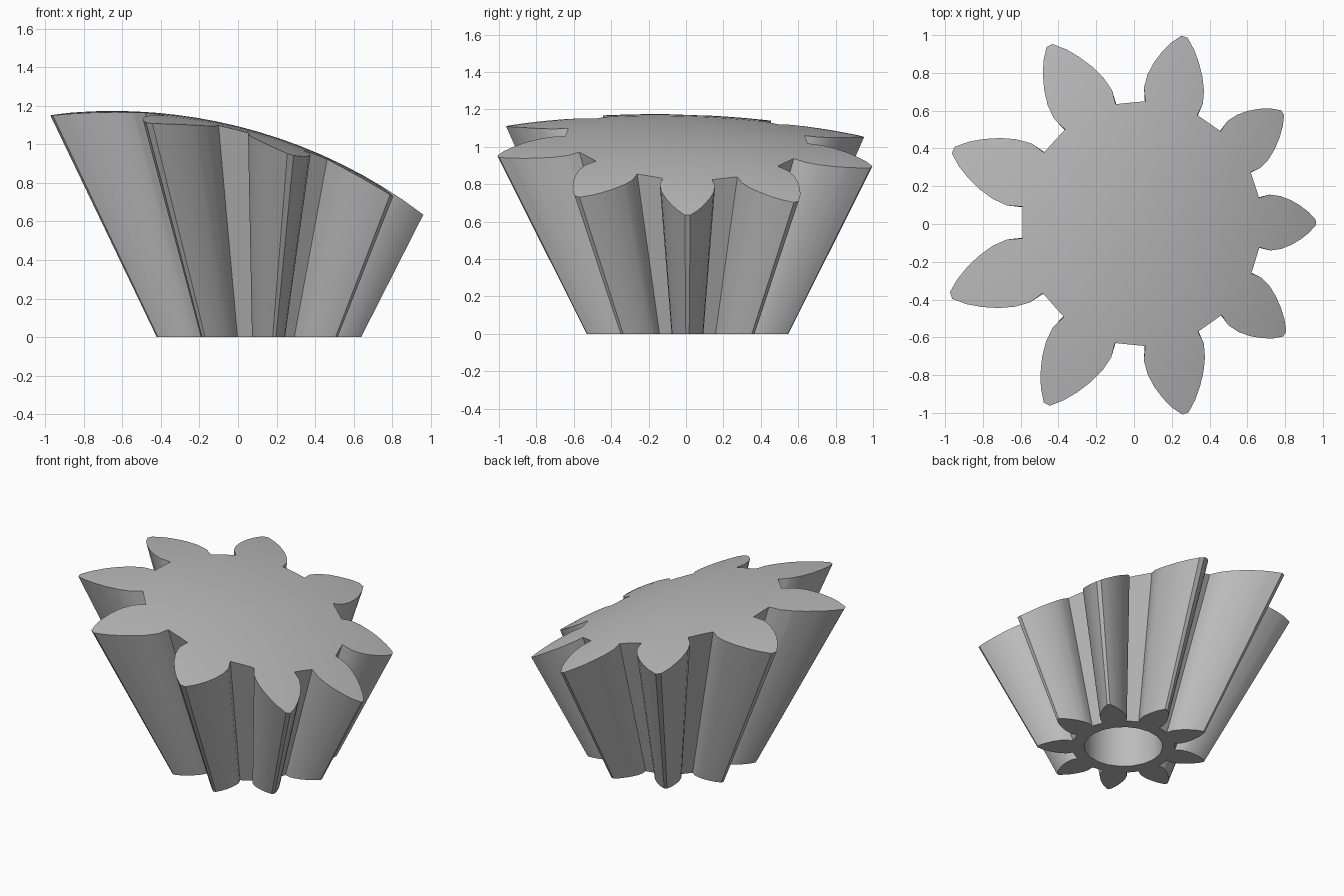
import bpy, bmesh, math

if "Cube" in bpy.data.objects:
    bpy.data.objects.remove(bpy.data.objects["Cube"])

TEETH = 9
CX, CY = 0.094, 0.008     # gear axis
GROW = 0.93               # taper: section scale is 1 + GROW * z
BORE_R, BORE_DEPTH, BORE_SIDES = 0.25, 0.7, 20

mat = bpy.data.materials.new("plain grey")
mat.diffuse_color = (0.5, 0.5, 0.5, 1)
mat.use_nodes = True
mat.node_tree.nodes["Principled BSDF"].inputs["Base Color"].default_value = mat.diffuse_color


def new_object(name, bm):
    bmesh.ops.recalc_face_normals(bm, faces=bm.faces)
    mesh = bpy.data.meshes.new(name)
    bm.to_mesh(mesh)
    bm.free()
    mesh.materials.append(mat)
    obj = bpy.data.objects.new(name, mesh)
    bpy.context.collection.objects.link(obj)
    return obj


def dome_height(x, y):
    # tilted, shallow dome that trims the wide end
    R = 2.69
    return 1.172 - R + math.sqrt(R * R - (x + 0.65) ** 2) - 0.09 * y * y - 0.03 * y


def gear_section():
    # one tooth as (distance along axis of tooth, half width) from root to tip
    a = math.radians(13)
    half = [(0.33 * math.cos(a), 0.33 * math.sin(a)), (0.36, 0.085), (0.40, 0.082),
            (0.44, 0.071), (0.48, 0.054), (0.515, 0.034), (0.546, 0.009)]
    tooth = [(u, -v) for u, v in half] + half[::-1]
    pts = []
    for i in range(TEETH):
        t = 2 * math.pi * i / TEETH
        c, s = math.cos(t), math.sin(t)
        pts += [(u * c - v * s, u * s + v * c) for u, v in tooth]
    return pts


# tapered gear body with a blind round bore in the small end
section = gear_section()
TOP = 1.4
bm = bmesh.new()
low = [bm.verts.new((CX + x, CY + y, 0)) for x, y in section]
k = 1 + GROW * TOP
high = [bm.verts.new((CX + x * k, CY + y * k, TOP)) for x, y in section]
for i in range(len(low)):
    j = (i + 1) % len(low)
    bm.faces.new((low[i], low[j], high[j], high[i]))
bm.faces.new(high)
bm.faces.new(low[::-1])
gear = new_object("tapered_gear", bm)

# trimming block with the dome as its top
bm = bmesh.new()
N, S = 28, 1.5
top = [[bm.verts.new((x, y, dome_height(x, y)))
        for y in (-S + 2 * S * j / N for j in range(N + 1))]
       for x in (-S + 2 * S * i / N for i in range(N + 1))]
for i in range(N):
    for j in range(N):
        bm.faces.new((top[i][j], top[i + 1][j], top[i + 1][j + 1], top[i][j + 1]))
rim = [e for e in bm.edges if e.is_boundary]
skirt = bmesh.ops.extrude_edge_only(bm, edges=rim)["geom"]
for v in (g for g in skirt if isinstance(g, bmesh.types.BMVert)):
    v.co.z = -0.5
bmesh.ops.contextual_create(bm, geom=[e for e in bm.edges if e.is_boundary])
dome_cutter = new_object("dome_cutter", bm)

# bore cutter
bm = bmesh.new()
bmesh.ops.create_cone(bm, cap_ends=True, segments=BORE_SIDES, radius1=BORE_R,
                      radius2=BORE_R, depth=2 * BORE_DEPTH)
bmesh.ops.translate(bm, verts=bm.verts, vec=(CX, CY, 0))
bore_cutter = new_object("bore_cutter", bm)

bpy.context.view_layer.objects.active = gear
gear.select_set(True)
for cutter, op in ((dome_cutter, 'INTERSECT'), (bore_cutter, 'DIFFERENCE')):
    mod = gear.modifiers.new(cutter.name, 'BOOLEAN')
    mod.operation = op
    mod.solver = 'EXACT'
    mod.object = cutter
    bpy.ops.object.modifier_apply(modifier=mod.name)
    bpy.data.objects.remove(cutter)

bpy.ops.object.shade_smooth_by_angle(angle=math.radians(30))
